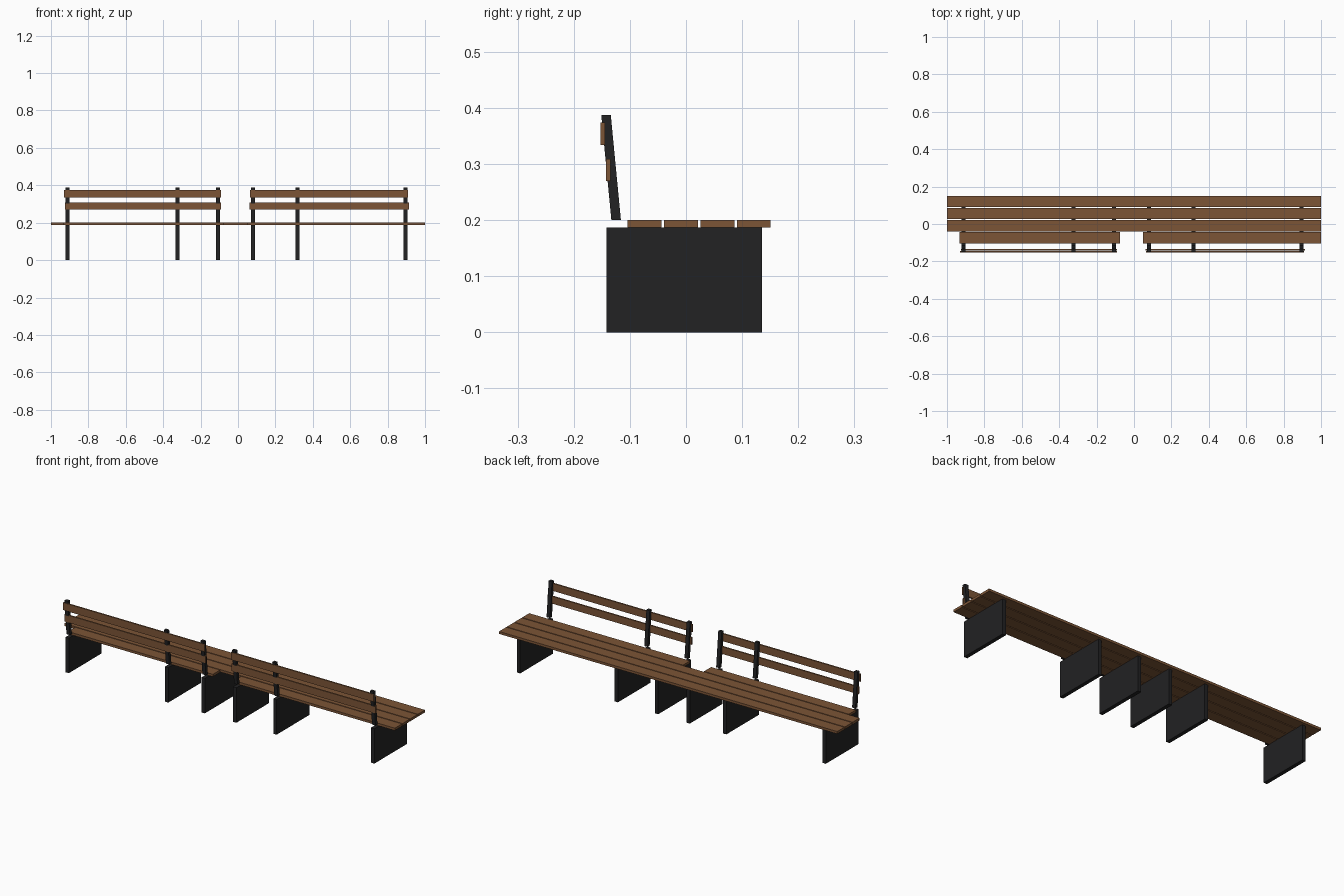
import bpy, bmesh

if "Cube" in bpy.data.objects:
    bpy.data.objects.remove(bpy.data.objects["Cube"])


def material(name, color):
    m = bpy.data.materials.new(name)
    m.diffuse_color = color
    m.use_nodes = True
    m.node_tree.nodes["Principled BSDF"].inputs["Base Color"].default_value = m.diffuse_color
    return m


wood = material("brown_wood", (0.20, 0.09, 0.037, 1))
metal = material("dark_metal", (0.016, 0.016, 0.017, 1))


def block(name, x, y, z, mat, lean=0.0):
    """Box from (min, max) ranges; lean shifts the top along y."""
    bm = bmesh.new()
    bmesh.ops.create_cube(bm, size=1)
    for v in bm.verts:
        top = v.co.z > 0
        v.co = (x[v.co.x > 0], y[v.co.y > 0] + (lean if top else 0), z[top])
    mesh = bpy.data.meshes.new(name)
    bm.to_mesh(mesh)
    bm.free()
    mesh.materials.append(mat)
    obj = bpy.data.objects.new(name, mesh)
    bpy.context.collection.objects.link(obj)


# Side panels with leaning backrest posts above them
for i, x in enumerate((-0.911, -0.323, -0.107, 0.08, 0.318, 0.896)):
    span = (x - 0.01, x + 0.01)
    block(f"leg_panel_{i + 1}", span, (-0.142, 0.135), (0, 0.187), metal)
    block(f"back_post_{i + 1}", span, (-0.133, -0.116), (0.2, 0.387), metal, -0.018)

# Seat: three full-length slats
SEAT_Z = (0.187, 0.2)
for i in range(3):
    y = -0.039 + i * 0.065
    block(f"seat_slat_{i + 1}", (-1, 1), (y, y + 0.06), SEAT_Z, wood)

# Rear seat slat, split in two
for side, x in (("left", (-0.932, -0.076)), ("right", (0.049, 1.0))):
    block(f"rear_seat_slat_{side}", x, (-0.104, -0.044), SEAT_Z, wood)

# Backrest slats: upper and lower for each half
UPPER = ((-0.152, -0.144), (0.334, 0.374))
LOWER = ((-0.143, -0.135), (0.27, 0.309))
for name, x, (y, z) in (
    ("upper_back_slat_left", (-0.929, -0.091), UPPER),
    ("lower_back_slat_left", (-0.925, -0.091), LOWER),
    ("upper_back_slat_right", (0.064, 0.909), UPPER),
    ("lower_back_slat_right", (0.062, 0.914), LOWER),
):
    block(name, x, y, z, wood)
